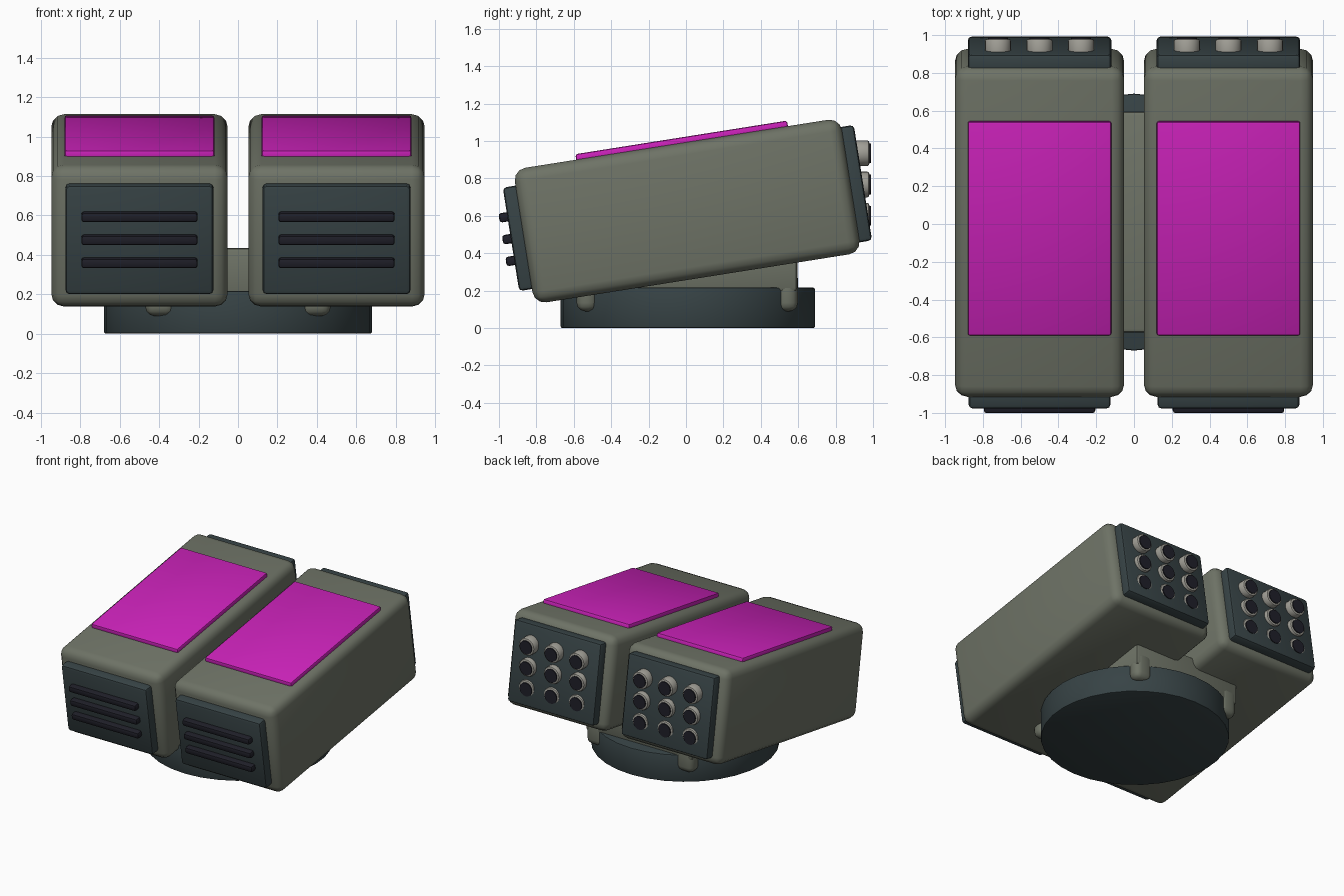
import bpy
import math
from mathutils import Matrix, Vector

if "Cube" in bpy.data.objects:
    bpy.data.objects.remove(bpy.data.objects["Cube"], do_unlink=True)


def material(name, rgb):
    m = bpy.data.materials.new(name)
    m.use_nodes = True
    color = (*rgb, 1)
    m.diffuse_color = color
    m.node_tree.nodes["Principled BSDF"].inputs["Base Color"].default_value = color
    return m


olive = material("olive grey", (0.156, 0.171, 0.133))
slate = material("dark slate", (0.038, 0.056, 0.06))
black = material("near black", (0.014, 0.014, 0.022))
magenta = material("magenta", (0.6, 0.016, 0.49))
silver = material("light grey", (0.36, 0.35, 0.31))

TILT = Matrix.Rotation(math.radians(9), 4, 'X')


def finish(name, mat, bevel, segments):
    """Name, colour, bevel and smooth the active object."""
    ob = bpy.context.object
    ob.name = name
    ob.data.materials.append(mat)
    bpy.ops.object.transform_apply(location=False, rotation=False, scale=True)
    if bevel:
        mod = ob.modifiers.new("Bevel", 'BEVEL')
        mod.width = bevel
        mod.segments = segments
        mod.limit_method = 'ANGLE'
        mod.angle_limit = math.radians(40)
        bpy.ops.object.modifier_apply(modifier=mod.name)
    bpy.ops.object.shade_smooth_by_angle(angle=math.radians(35))
    return ob


def box(name, center, size, mat, bevel=0, segments=2, tilted=False):
    """Rounded box; a tilted one is placed in the pods' sloping frame."""
    bpy.ops.mesh.primitive_cube_add(size=1)
    ob = bpy.context.object
    ob.scale = size
    finish(name, mat, bevel, segments)
    ob.location = TILT @ Vector(center) if tilted else center
    if tilted:
        ob.rotation_euler.x = math.radians(9)
    return ob


def cylinder(name, center, radius, depth, mat, sides, bevel=0, along_y=False):
    bpy.ops.mesh.primitive_cylinder_add(vertices=sides, radius=radius, depth=depth)
    ob = finish(name, mat, bevel, 2)
    ob.location = center
    if along_y:
        ob.rotation_euler.x = math.radians(90)
    return ob


# Turntable base and the saddle that carries the pods
cylinder("base", (0, 0.01, 0.108), 0.68, 0.216, slate, 32, 0.01)
box("saddle", (0, 0.01, 0.315), (0.94, 1.17, 0.24), olive, 0.02)
for x in (-0.395, 0.395):
    for y in (-0.53, 0.543):
        box("saddle_foot", (x, y, 0.2), (0.15, 0.11, 0.22), olive, 0.045, 3)

# Twin pods, each with a vent in front and a nozzle block behind
for side, x in (("right", -0.5), ("left", 0.5)):
    def part(name, y, z, size, mat, bevel, segments=2):
        box(f"{side}_{name}", (x, y, z), size, mat, bevel, segments, tilted=True)

    part("pod", 0.104, 0.617, (0.895, 1.77, 0.728), olive, 0.065, 3)
    part("top_panel", 0.134, 0.985, (0.76, 1.146, 0.052), magenta, 0.012)
    part("front_plate", -0.79, 0.615, (0.75, 0.12, 0.56), slate, 0.02)
    for i in (-1, 0, 1):
        part("vent_slat", -0.86, 0.619 + 0.118 * i, (0.59, 0.07, 0.05), black, 0.014)
    part("back_plate", 0.997, 0.62, (0.76, 0.118, 0.625), slate, 0.02)

    # Three by three grid of level nozzles
    for col in (-1, 0, 1):
        for row in (-1, 0, 1):
            px, pz = x + 0.22 * col, 0.768 + 0.167 * row
            cylinder(f"{side}_nozzle", (px, 0.93, pz), 0.069, 0.1, silver, 20, 0.012, True)
            cylinder(f"{side}_nozzle_bore", (px, 0.945, pz), 0.053, 0.086, black, 20, 0, True)
